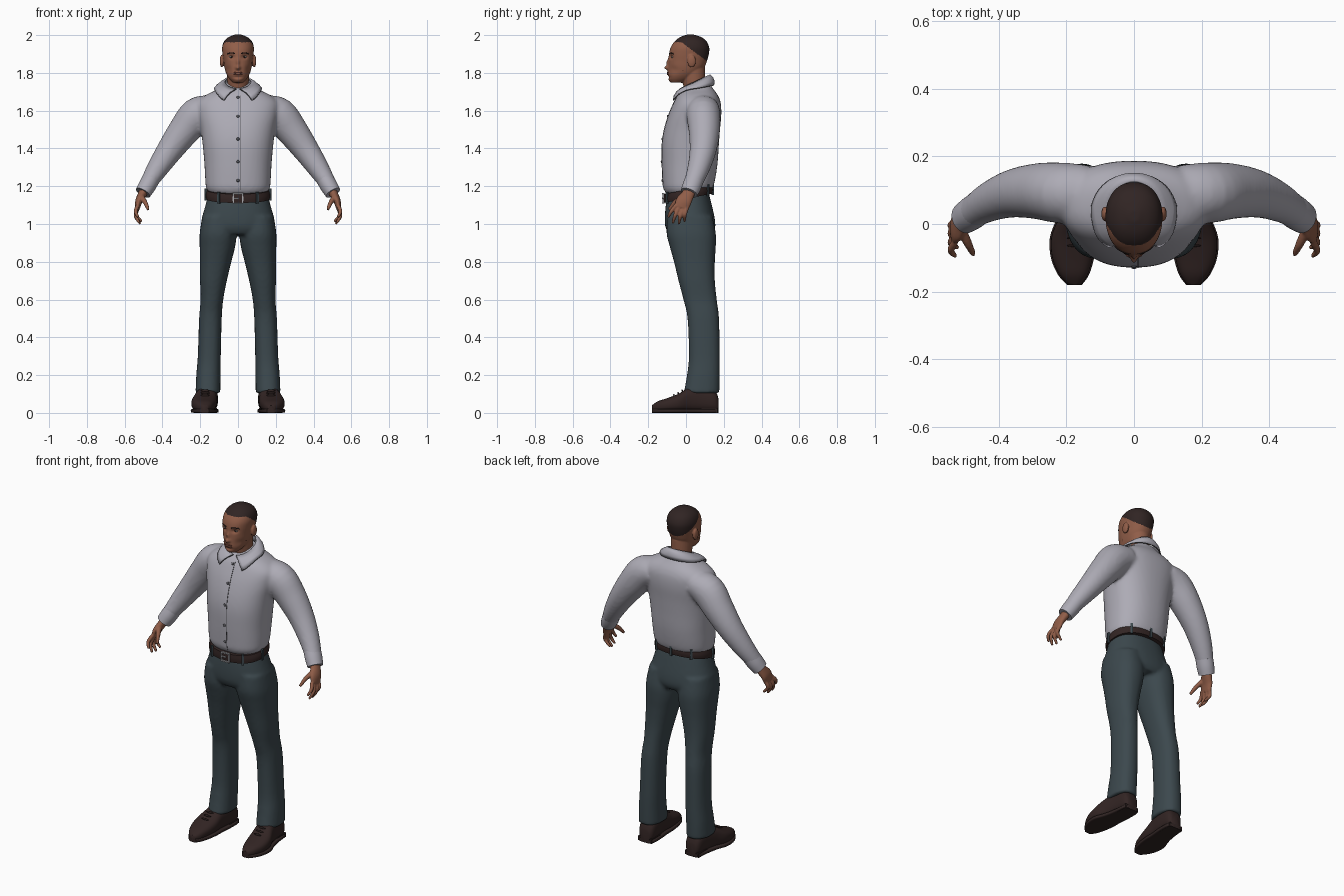
import bpy, bmesh, math
from mathutils import Vector, Matrix
from mathutils.bvhtree import BVHTree

if "Cube" in bpy.data.objects:
    bpy.data.objects.remove(bpy.data.objects["Cube"])


def material(name, r, g, b):
    m = bpy.data.materials.new(name)
    m.use_nodes = True
    m.diffuse_color = (r, g, b, 1)
    m.node_tree.nodes["Principled BSDF"].inputs["Base Color"].default_value = (r, g, b, 1)
    return m


skin = material("skin brown", .28, .11, .065)
lip = material("lip brown", .2, .065, .045)
hair = material("hair dark brown", .03, .018, .017)
cloth = material("shirt grey", .42, .41, .465)
seam = material("seam dark grey", .09, .09, .1)
wool = material("trouser slate", .045, .065, .075)
leather = material("leather dark brown", .032, .018, .017)
metal = material("buckle grey", .4, .4, .42)
white = material("eye white", .4, .36, .33)

X, Y, Z = Vector((1, 0, 0)), Vector((0, 1, 0)), Vector((0, 0, 1))
FLAT, UPRIGHT = (X, Y), (X, Z)


def spline(rings, steps=4):
    """Catmull-Rom through tuples of numbers."""
    v = [Vector(r) for r in rings]
    out = []
    for i in range(len(v) - 1):
        a, b, c, d = v[max(i - 1, 0)], v[i], v[i + 1], v[min(i + 2, len(v) - 1)]
        for k in range(steps):
            t = k / steps
            out.append(b + (c - a) * (t / 2) + (2 * a - 5 * b + 4 * c - d) * (t * t / 2)
                       + (3 * b - a - 3 * c + d) * (t ** 3 / 2))
    return out + [v[-1]]


def tube(bm, rings, axes=None, e=2, s=1, seg=28):
    """Closed loft through rings (x, y, z, radius a, radius b)."""
    rs = spline(rings)
    loops = []
    for i, r in enumerate(rs):
        c = Vector(r[:3])
        t = (Vector(rs[min(i + 1, len(rs) - 1)][:3]) - Vector(rs[max(i - 1, 0)][:3])).normalized()
        a = axes[0] if axes else Y.cross(t).normalized()
        b = axes[1] if axes else t.cross(a)
        loop = []
        for k in range(seg):
            w = math.tau * k / seg
            co, si = math.cos(w), math.sin(w)
            p = c + a * math.copysign(abs(co) ** (2 / e), co) * r[3] \
                + b * math.copysign(abs(si) ** (2 / e), si) * r[4]
            loop.append(bm.verts.new((p.x * s, p.y, p.z)))
        loops.append(loop)
    for p, q in zip(loops, loops[1:]):
        for k in range(seg):
            bm.faces.new((p[k - 1], p[k], q[k], q[k - 1]))
    bm.faces.new(loops[0])
    bm.faces.new(loops[-1])


def make(name, bm, mat, voxel=0, relax=5):
    bmesh.ops.recalc_face_normals(bm, faces=bm.faces)
    me = bpy.data.meshes.new(name)
    bm.to_mesh(me)
    bm.free()
    ob = bpy.data.objects.new(name, me)
    bpy.context.collection.objects.link(ob)
    if voxel:
        mod = ob.modifiers.new("blend", 'REMESH')
        mod.mode, mod.voxel_size = 'VOXEL', voxel
        mod = ob.modifiers.new("relax", 'SMOOTH')
        mod.factor, mod.iterations = .5, relax
        dg = bpy.context.evaluated_depsgraph_get()
        me = bpy.data.meshes.new_from_object(ob.evaluated_get(dg))
        ob.modifiers.clear()
        ob.data = me
    me.materials.clear()
    me.materials.append(mat)
    for p in me.polygons:
        p.use_smooth, p.material_index = True, 0
    me.set_sharp_from_angle(angle=math.radians(50))
    return ob


def surface(ob):
    return BVHTree.FromPolygons([v.co for v in ob.data.vertices],
                                [p.vertices[:] for p in ob.data.polygons])


def front(tree, x, z):
    return tree.ray_cast(Vector((x, -1, z)), Y)[0] or Vector((x, -.1, z))


def ball(bm, c, size):
    bmesh.ops.create_uvsphere(bm, u_segments=16, v_segments=10, radius=1,
                              matrix=Matrix.Translation(c) @ Matrix.Diagonal((*size, 1)))


def box(bm, c, size, turn=0):
    bmesh.ops.create_cube(bm, size=1, matrix=Matrix.Translation(c)
                          @ Matrix.Rotation(turn, 4, 'Z') @ Matrix.Diagonal((*size, 1)))


def line(name, pts, r, mat):
    cu = bpy.data.curves.new(name, 'CURVE')
    cu.dimensions, cu.bevel_depth, cu.bevel_resolution = '3D', r, 1
    sp = cu.splines.new('POLY')
    sp.points.add(len(pts) - 1)
    for p, q in zip(sp.points, pts):
        p.co = (*q, 1)
    cu.materials.append(mat)
    bpy.context.collection.objects.link(bpy.data.objects.new(name, cu))


def col(z, hw, yf, yb, x=0):
    return (x, (yf + yb) / 2, z, hw, (yb - yf) / 2)


# Shirt: torso and sleeves blended into one surface
bm = bmesh.new()
tube(bm, [col(1.16, .15, -.105, .115), col(1.19, .168, -.12, .14), col(1.23, .173, -.124, .153),
          col(1.32, .178, -.128, .167), col(1.42, .187, -.128, .174), col(1.5, .197, -.116, .18),
          col(1.58, .213, -.092, .187), col(1.64, .215, -.066, .184), col(1.68, .175, -.045, .17),
          col(1.715, .105, -.015, .145), col(1.75, .064, .01, .122)], FLAT, 2.3, seg=48)
for s in (1, -1):
    tube(bm, [(.14, .09, 1.61, .075, .085), (.215, .092, 1.578, .093, .09), (.285, .097, 1.495, .084, .083),
              (.36, .09, 1.392, .07, .071), (.43, .064, 1.288, .056, .058),
              (.485, .03, 1.2, .042, .046)], s=s)
shirt = make("shirt", bm, cloth, .01)
skin_of_shirt = surface(shirt)

# Cuffs
for s, side in ((1, "left"), (-1, "right")):
    bm = bmesh.new()
    tube(bm, [(.462, .045, 1.235, .046, .05), (.482, .031, 1.2, .046, .05), (.503, .016, 1.165, .042, .046)], s=s)
    make(side + "_cuff", bm, cloth)

# Collar: folded band with two points, laid on the shirt
bm = bmesh.new()
rows, n = [], 40
for i in range(n + 1):
    a = math.radians(8 + 344 * i / n)
    b = math.radians(42 + 276 * i / n)
    top = Vector((.068 * math.sin(a), .048 - .078 * math.cos(a), 1.715 + .037 * (1 - math.cos(a))))
    low = Vector((.11 * math.sin(b), .045 - (.15 if math.cos(b) > 0 else .09) * math.cos(b),
                  1.645 + .042 * (1 - math.cos(b))))
    hit, nor = skin_of_shirt.find_nearest(low)[:2]
    low = hit + nor * .012
    out = Vector((math.sin(b), -math.cos(b), .5)) * .008
    rows.append([top, top.lerp(low, .35) + out, top.lerp(low, .7) + out, low])
verts = [[bm.verts.new(p) for p in r] for r in rows]
for p, q in zip(verts, verts[1:]):
    for k in range(3):
        bm.faces.new((p[k], p[k + 1], q[k + 1], q[k]))
collar = make("collar", bm, cloth)
mod = collar.modifiers.new("thickness", 'SOLIDIFY')
mod.thickness, mod.offset = .008, 0
line("collar_edge", rows[0] + [r[3] for r in rows[1:-1]] + rows[-1][::-1], .0035, seam)

# Front placket seam and buttons
line("placket_seam", [front(skin_of_shirt, .012, 1.18 + .02 * i) for i in range(26)], .0018, seam)
bm = bmesh.new()
for z in (1.23, 1.33, 1.45, 1.57, 1.67):
    ball(bm, front(skin_of_shirt, 0, z), (.008, .006, .008))
make("buttons", bm, seam)

# Trousers: pelvis and legs blended
bm = bmesh.new()
tube(bm, [col(1.165, .155, -.095, .12), col(1.1, .172, -.107, .137), col(1.03, .191, -.112, .152),
          col(.98, .19, -.108, .155), col(.945, .16, -.09, .14)], FLAT, 2.3, seg=40)
for s in (1, -1):
    tube(bm, [col(1.04, .09, -.1, .14, .1), col(.95, .098, -.103, .158, .105), col(.88, .094, -.086, .158, .109),
              col(.8, .083, -.064, .153, .118), col(.7, .071, -.04, .153, .13), col(.6, .06, -.014, .163, .138),
              col(.5, .06, .008, .175, .146), col(.3, .061, .015, .179, .152), col(.2, .064, .005, .179, .157),
              col(.105, .066, -.012, .177, .159)], FLAT, 2.3, s)
make("trousers", bm, wool, .01, 4)

# Belt, tilted up towards the back
TILT = .19
bm = bmesh.new()
tube(bm, [col(1.113, .17, -.117, .14), col(1.135, .172, -.119, .142), col(1.16, .167, -.117, .138)],
     FLAT, 2.3, seg=48)
for v in bm.verts:
    v.co.z += TILT * (v.co.y + .11)
make("belt", bm, leather)

# Belt loops and buckle
bm = bmesh.new()
for a in (35, 80, 140, 180, 220, 280, 325):
    w = math.radians(a)
    p = Vector((.171 * math.sin(w), .011 - .131 * math.cos(w), 0))
    p *= 1 + .045 * abs(math.sin(2 * w))
    p.z = 1.137 + TILT * (p.y + .11)
    box(bm, p, (.013, .012, .062), w)
make("belt_loops", bm, wool)
bm = bmesh.new()
for k in (-1, 1):
    box(bm, (.026 * k, -.119, 1.136), (.007, .012, .054))
    box(bm, (0, -.121, 1.136 + .025 * k), (.054, .012, .007))
box(bm, (-.01, -.122, 1.136), (.03, .01, .006))
make("buckle", bm, metal)

# Shoes with soles and laces
for s, side in ((1, "left"), (-1, "right")):
    prof = [(.172, .155, .03, .07), (.15, .155, .047, .115), (.08, .159, .052, .135), (.02, .168, .056, .13),
            (-.04, .179, .066, .095), (-.1, .182, .06, .072), (-.15, .179, .042, .055), (-.18, .176, .018, .034)]
    bm = bmesh.new()
    tube(bm, [(x, y, h / 2 + .006, w, h / 2) for y, x, w, h in prof], UPRIGHT, 2.6, s)
    make(side + "_shoe", bm, leather)
    bm = bmesh.new()
    tube(bm, [(x, y, .011, w + .004, .011) for y, x, w, h in prof], UPRIGHT, 5, s)
    box(bm, (.157 * s, .125, .013), (.09, .085, .026))
    make(side + "_sole", bm, hair)
    bm = bmesh.new()
    for k in range(3):
        ball(bm, (.174 * s, -.02 - .022 * k, .118 - .012 * k), (.024, .004, .006))
    make(side + "_laces", bm, hair)

# Hands: palm, four fingers and thumb
for s, side in ((1, "left"), (-1, "right")):
    bm = bmesh.new()
    tube(bm, [(.485, .03, 1.2, .026, .032), (.508, .01, 1.155, .023, .034), (.525, -.012, 1.12, .019, .042),
              (.532, -.024, 1.085, .013, .038)], s=s)
    for k, (y, z, ty, tz) in enumerate([(-.054, 1.098, -.095, 1.035), (-.036, 1.088, -.07, 1.005),
                                        (-.014, 1.084, -.038, 1), (.006, 1.09, -.008, 1.013)]):
        tube(bm, [(.53, y, z, .011, .011), (.542, (y + ty) / 2 - .004, (z + tz) / 2, .0105, .0105),
                  (.528 - .006 * k, ty, tz, .007, .007)], s=s, seg=12)
    tube(bm, [(.512, -.015, 1.145, .015, .016), (.49, -.06, 1.112, .012, .013),
              (.475, -.09, 1.075, .008, .008)], s=s, seg=12)
    make(side + "_hand", bm, skin, .0045, 3)

# Head, neck and ears, with modelled face
bm = bmesh.new()
tube(bm, [(0, .05, 1.68, .05, .05), (0, .042, 1.75, .057, .06), (0, .035, 1.83, .06, .066)], FLAT)
tube(bm, [col(1.748, .026, -.076, -.02), col(1.768, .046, -.091, .03), col(1.795, .062, -.095, .07),
          col(1.83, .072, -.094, .098), col(1.865, .077, -.092, .112), col(1.9, .082, -.09, .121),
          col(1.935, .084, -.081, .123), col(1.968, .073, -.059, .108), col(1.99, .049, -.03, .08),
          col(2.003, .015, .008, .04)], FLAT, 2.2, seg=40)
for s in (1, -1):
    ball(bm, (.086 * s, .03, 1.862), (.011, .023, .034))
head = make("head", bm, skin, .004, 4)
# Each dent or bulge: x, z, depth, width, height
FACE = [(.034, 1.885, .011, .016, .011), (-.034, 1.885, .011, .016, .011), (0, 1.827, -.02, .012, .011),
        (0, 1.855, -.011, .009, .02), (0, 1.796, -.005, .022, .009), (0, 1.777, .005, .025, .006),
        (0, 1.758, -.005, .02, .012), (.055, 1.815, .007, .016, .02), (-.055, 1.815, .007, .016, .02)]
for v in head.data.vertices:
    if v.co.y < -.02:
        v.co.y += sum(d * math.exp(-((v.co.x - x) / w) ** 2 - ((v.co.z - z) / h) ** 2)
                      for x, z, d, w, h in FACE)
# Hairline drops behind the temples
head.data.materials.append(hair)
for p in head.data.polygons:
    c = p.center
    p.material_index = int(c.z > min(1.962, 1.945 - .75 * c.y) and abs(c.x) < .09)
face = surface(head)

# Eyes, brows and lips
bm, iris = bmesh.new(), bmesh.new()
for s, side in ((1, "left"), (-1, "right")):
    p = front(face, .034 * s, 1.885)
    ball(bm, p + Y * .002, (.013, .006, .006))
    ball(iris, p - Y * .002, (.0055, .003, .0055))
    line(side + "_brow", [front(face, s * (.016 + .008 * i), 1.902 + .004 * math.sin(i * .7))
                          for i in range(6)], .003, hair)
make("eyes", bm, white)
make("irises", iris, hair)
bm = bmesh.new()
for z in (1.801, 1.792):
    ball(bm, front(face, 0, z) + Y * .006, (.024, .008, .005))
make("lips", bm, lip)
